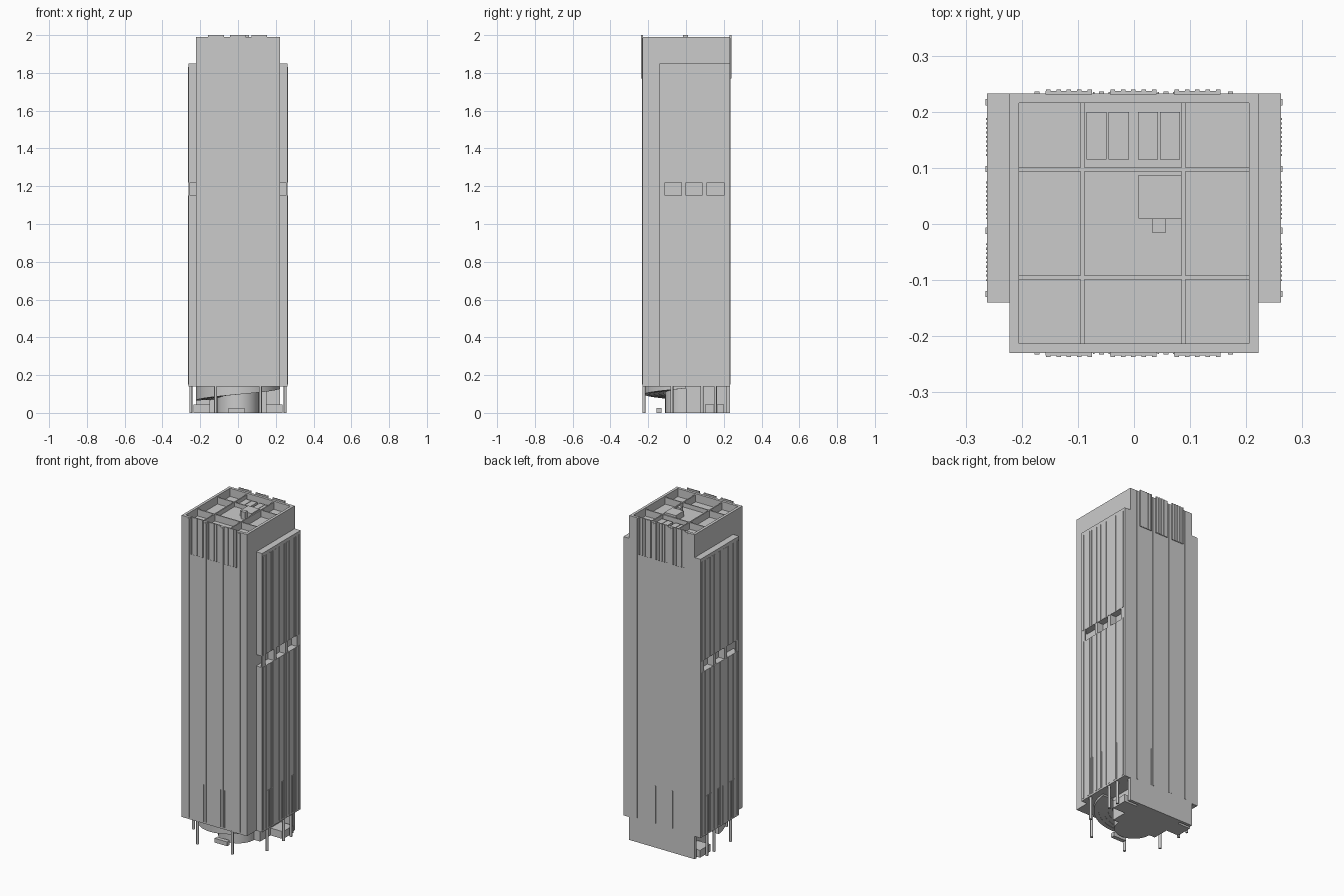
import bpy, bmesh, math
from mathutils import Matrix, Vector

if "Cube" in bpy.data.objects:
    bpy.data.objects.remove(bpy.data.objects["Cube"])


def finish(name, bm, smooth=False):
    bmesh.ops.recalc_face_normals(bm, faces=bm.faces)
    mesh = bpy.data.meshes.new(name)
    bm.to_mesh(mesh)
    bm.free()
    ob = bpy.data.objects.new(name, mesh)
    bpy.context.collection.objects.link(ob)
    if smooth:
        bpy.ops.object.select_all(action='DESELECT')
        ob.select_set(True)
        bpy.context.view_layer.objects.active = ob
        bpy.ops.object.shade_smooth_by_angle(angle=math.radians(35))
    return ob


def add_box(bm, x, y, z):
    size = Vector((x[1] - x[0], y[1] - y[0], z[1] - z[0]))
    mid = Vector((sum(x), sum(y), sum(z))) / 2
    bmesh.ops.create_cube(bm, size=1, matrix=Matrix.Translation(mid) @ Matrix.Diagonal(size).to_4x4())


def boxes(name, items):
    bm = bmesh.new()
    for item in items:
        add_box(bm, *item)
    return finish(name, bm)


def mirrored(name, items):
    flipped = [((-x[1], -x[0]), y, z) for x, y, z in items]
    return boxes("left_" + name, items), boxes("right_" + name, flipped)


def around(c, w):
    return (c - w / 2, c + w / 2)


W, FRONT, BACK = 0.222, -0.23, 0.233
WING, WING_FRONT = 0.262, -0.14
BASE, ROOF, TOP = 0.15, 1.94, 1.99

# Main shaft and parapet
boxes("tower_shaft", [((-W, W), (FRONT, BACK), (BASE, ROOF))])
rim = 0.017
boxes("parapet", [
    ((-W, W), (FRONT, FRONT + rim), (ROOF, TOP)),
    ((-W, W), (BACK - rim, BACK), (ROOF, TOP)),
    ((-W, rim - W), (FRONT + rim, BACK - rim), (ROOF, TOP)),
    ((W - rim, W), (FRONT + rim, BACK - rim), (ROOF, TOP))])

# Roof grid, plant room and hatches
boxes("roof_beams",
      [(around(c, 0.007), (FRONT + rim, BACK - rim), (ROOF, 1.982)) for c in (-0.092, 0.088)]
      + [((rim - W, W - rim), around(c, 0.007), (ROOF, 1.981)) for c in (-0.095, 0.097)])
boxes("roof_deck", [((-0.089, 0.085), (-0.092, 0.094), (ROOF, 1.955))])
boxes("plant_room", [((0.008, 0.085), (0.01, 0.087), (1.955, TOP)),
                     ((0.032, 0.057), (-0.015, 0.01), (1.955, 2.0))])
boxes("roof_hatches", [(around(c, 0.036), (0.115, 0.2), (ROOF, 1.962))
                       for c in (-0.067, -0.027, 0.025, 0.064)])

# Facade ribs and crown screens on front and back
for side, face, out in (("front", FRONT, -1), ("back", BACK, 1)):
    def depth(d):
        return tuple(sorted((face - out * 0.002, face + out * d)))
    ribs = [(around(c, 0.009), depth(0.003), (BASE, 1.985))
            for c in (-0.173, -0.058, 0.057, 0.172)]
    ribs += [(around(c + s, 0.003), depth(0.002), (BASE, 0.38))
             for c in (-0.058, 0.057) for s in (-0.014, 0.014)]
    boxes(side + "_ribs", ribs)
    screens = []
    for c in (-0.116, -0.001, 0.113):
        screens.append((around(c, 0.083), depth(0.004), (1.77, 2.0)))
        screens += [(around(c + i * 0.0185, 0.008), depth(0.007), (1.77, 2.0))
                    for i in range(-2, 3)]
    boxes(side + "_crown_screens", screens)

# Side wings with three sky openings each
low, high, wing_top = 1.15, 1.22, 1.85
piers = [(-0.025, 0.0), (0.085, 0.11), (0.2, BACK)]
wing = [((W, WING), (WING_FRONT, BACK), (BASE, low)),
        ((W, WING), (WING_FRONT, BACK), (high, wing_top)),
        ((0.255, WING), (WING_FRONT, -0.11), (low, high))]
wing += [((W, WING), p, (low, high)) for p in piers]
mirrored("wing", wing)

side_ribs = []
for z in ((BASE, low), (high, 1.83)):
    side_ribs += [((WING - 0.001, WING + 0.003), around(c, 0.011), z)
                  for c in (-0.125, -0.012, 0.098, 0.217)]
    for c in (-0.068, 0.042, 0.155):
        side_ribs += [((WING - 0.001, WING + 0.0015), around(c + i * 0.016, 0.003), z)
                      for i in range(-2, 3)]
for c in (-0.068, 0.042, 0.155):
    side_ribs += [((WING - 0.001, WING + 0.0015), around(c + i * 0.016, 0.004), (BASE, 0.38))
                  for i in (-1.5, -0.5, 0.5, 1.5)]
mirrored("wing_ribs", side_ribs)

# Soffit and ground-level walls
boxes("soffit", [((-W, W), (FRONT, BACK), (0.14, BASE)),
                 ((-WING, WING), (WING_FRONT, BACK), (0.14, BASE))])
boxes("back_base_wall", [((-W, W), (0.215, BACK), (0, 0.14))])
boxes("lobby_core", [((-0.15, 0.15), (0.0, 0.215), (0, 0.14))])
boxes("lobby_desk", [((-0.05, 0.035), (-0.155, -0.13), (0, 0.026))])
mirrored("side_entry", [((0.15, 0.235), (0.1, 0.2), (0, 0.045))])

# Rounded lobby front
bm = bmesh.new()
bmesh.ops.create_cone(bm, cap_ends=True, segments=40, radius1=0.11, radius2=0.11, depth=0.14,
                      matrix=Matrix.Translation((0, 0, 0.07)))
finish("lobby_drum", bm, True)

# Rising curved canopy made of stepped concentric rings
bm = bmesh.new()
steps = 36
for ring in range(4):
    outer = 0.222 - ring * 0.026
    inner = outer - 0.026
    rows = []
    for i in range(steps + 1):
        t = i / steps
        a = math.pi * (1 + t)
        bottom = 0.065 + 0.065 * t + ring * 0.002
        rows.append([bm.verts.new((r * math.cos(a), r * math.sin(a), z))
                     for r, z in ((inner, bottom), (outer, bottom), (outer, 0.142), (inner, 0.142))])
    for a, b in zip(rows, rows[1:]):
        for k in range(4):
            n = (k + 1) % 4
            bm.faces.new((a[k], a[n], b[n], b[k]))
    bm.faces.new(rows[0])
    bm.faces.new(rows[-1])
finish("spiral_canopy", bm, True)

# Slender columns
bm = bmesh.new()
for s in (-1, 1):
    for x, y in ((0.118, -0.223), (0.25, -0.075), (0.25, 0.085), (0.25, 0.155)):
        bmesh.ops.create_cone(bm, cap_ends=True, segments=14, radius1=0.008, radius2=0.008,
                              depth=0.145, matrix=Matrix.Translation((s * x, y, 0.0725)))
finish("columns", bm, True)
